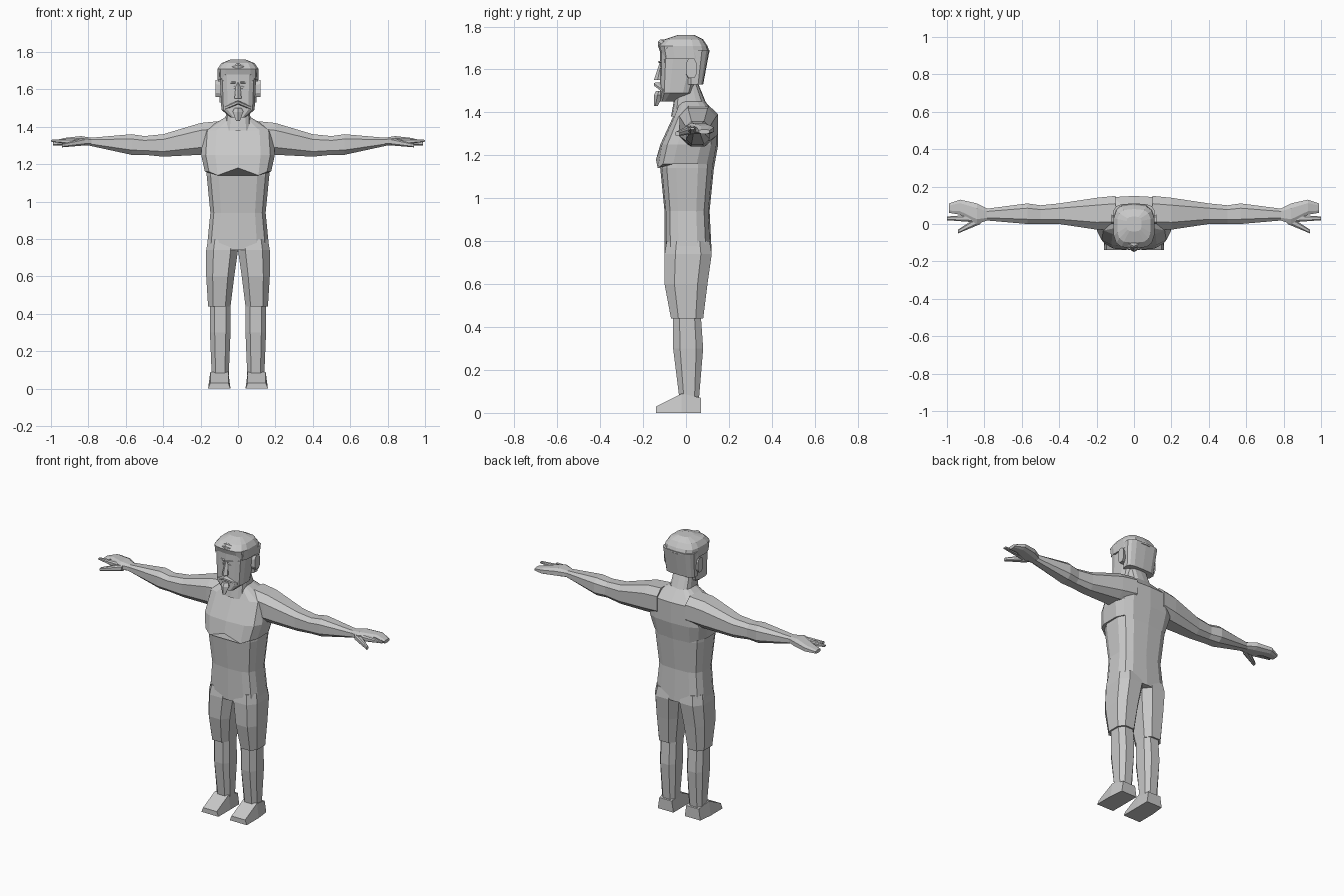
import bpy
import bmesh
import math

cube = bpy.data.objects.get("Cube")
if cube:
    bpy.data.objects.remove(cube, do_unlink=True)

grey = bpy.data.materials.new("plain grey")
grey.use_nodes = True
grey.diffuse_color = (.58, .58, .58, 1)
grey.node_tree.nodes["Principled BSDF"].inputs["Base Color"].default_value = grey.diffuse_color

# Landmark heights
KNEE = .44
CROTCH = .74
WAIST = .94
RIBS = 1.14
ARM = 1.3
SHOULDER = 1.38
HEAD = 1.6


def section(sides, roundness, turn=0):
    """Superellipse cross-section that fills the unit square, starting at the front."""
    points = []
    for i in range(sides):
        angle = math.tau * (i + turn) / sides - math.pi / 2
        points.append([math.copysign(abs(value) ** roundness, value)
                       for value in (math.cos(angle), math.sin(angle))])
    reach = max(abs(value) for point in points for value in point)
    return [(u / reach, v / reach) for u, v in points]


BODY = section(14, .6)
LIMB = section(8, .7, turn=.5)
WEDGE = section(5, 1)
FOOT = [(-1, -1), (1, -1), (.8, 1), (-.8, 1)]


def loft(name, axis, outline, rings, base=0, mirror=False, tweak=None):
    """Skin an outline through rings of (position, a_min, a_max, b_min, b_max)."""
    bm = bmesh.new()
    loops = []
    for position, a_min, a_max, b_min, b_max in rings:
        loop = []
        for u, v in outline:
            point = [(a_min + a_max + u * (a_max - a_min)) / 2,
                     (b_min + b_max + v * (b_max - b_min)) / 2]
            point.insert("xyz".index(axis), position)
            loop.append(bm.verts.new(point))
        loops.append(loop)
    for near, far in zip(loops, loops[1:]):
        for i in range(len(outline)):
            bm.faces.new((near[i - 1], near[i], far[i], far[i - 1]))
    bm.faces.new(loops[0])
    bm.faces.new(loops[-1])
    if tweak:
        for vert in loops[0]:
            vert.co.z += tweak(vert.co)
    bmesh.ops.recalc_face_normals(bm, faces=bm.faces)
    mesh = bpy.data.meshes.new(name)
    bm.to_mesh(mesh)
    bm.free()
    mesh.materials.append(grey)
    part = bpy.data.objects.new(name, mesh)
    part.location.z = base
    bpy.context.collection.objects.link(part)
    if mirror:
        modifier = part.modifiers.new("Mirror", "MIRROR")
        modifier.use_mirror_merge = False


def upright(name, rings, outline=BODY, base=0, tweak=None):
    """Loft a centred part through rings of (height, half_width, front, back)."""
    full_rings = [(height, -half, half, front, back) for height, half, front, back in rings]
    loft(name, "z", outline, full_rings, base, tweak=tweak)


def pair(name, axis, rings, outline=LIMB, base=0):
    """Loft the left part and mirror it to the right."""
    loft(name, axis, outline, rings, base, mirror=True)


def chest_edge(point):
    """Notch the lower edge of the chest at the breastbone and lift it at the sides."""
    if point.y < 0 and abs(point.x) < .01:
        return .04
    return .02 if abs(point.x) > .14 else 0


def hairline(point):
    """Lower the hair at the temples."""
    return -.03 if abs(point.x) > .08 else 0


# Torso
upright("abdomen", [(CROTCH, .17, -.1, .12), (WAIST, .15, -.1, .11),
                    (RIBS, .17, -.12, .13), (ARM, .17, -.09, .13)])
upright("chest", [(RIBS, .18, -.14, .13), (1.25, .2, -.12, .15),
                  (SHOULDER, .19, -.06, .15), (1.45, .07, -.03, .09)], tweak=chest_edge)
upright("neck", [(SHOULDER, .07, -.07, .12), (HEAD, .06, -.03, .03)])

# Legs and feet
pair("thighs", "z", [(.8, 0, .16, -.09, .11), (CROTCH, 0, .17, -.1, .12),
                     (.6, .02, .17, -.1, .1), (KNEE, .04, .16, -.07, .08)])
pair("shins", "z", [(KNEE, .04, .15, -.06, .07), (.3, .04, .15, -.06, .08),
                    (.06, .05, .14, -.03, .06)])
pair("feet", "y", [(-.14, .04, .16, 0, .03), (-.02, .04, .16, 0, .09),
                   (.07, .04, .15, 0, .07)], FOOT)

# Arms and hands
pair("arms", "x", [(.1, -.03, .15, -.04, .13), (.2, -.03, .14, -.05, .12),
                   (.4, 0, .11, -.06, .06), (.5, 0, .1, -.05, .05),
                   (.57, 0, .11, -.05, .06), (.8, .02, .08, 0, .04)], base=ARM)
pair("hands", "x", [(.78, .02, .08, 0, .04), (.84, 0, .11, 0, .05),
                    (.93, .05, .13, 0, .04), (.99, .06, .11, 0, .02)], base=ARM)
pair("index_fingers", "x", [(.86, .01, .05, 0, .04), (1, .02, .04, .02, .03)], base=ARM)
pair("thumbs", "x", [(.82, 0, .05, 0, .04), (.94, -.05, -.03, -.01, .01)], base=ARM)

# Head, hair and ears
upright("head", [(-.15, .04, -.12, -.05), (-.11, .09, -.12, .03),
                 (.1, .1, -.12, .1)], base=HEAD)
upright("hair_back", [(-.07, .1, 0, .08), (.09, .11, -.01, .11)], base=HEAD)
upright("hair_top", [(.08, .11, -.12, .11), (.11, .11, -.13, .1), (.14, .09, -.1, .08),
                     (.16, .04, -.04, .04)], base=HEAD, tweak=hairline)
pair("fringe", "x", [(0, -.13, -.08, .1, .14), (.1, -.09, -.03, .06, .11)], base=HEAD)
pair("ears", "x", [(.09, 0, .04, -.04, .04), (.12, 0, .05, -.04, .05)], base=HEAD)

# Face
upright("nose", [(.04, .01, -.12, -.1), (-.05, .02, -.15, -.1)], WEDGE, HEAD)
pair("brows", "x", [(.01, -.13, -.1, .03, .04), (.08, -.1, -.07, .03, .05)], base=HEAD)
pair("eyes", "x", [(.02, -.12, -.1, 0, .02), (.06, -.11, -.09, 0, .01)], base=HEAD)
pair("moustache", "x", [(0, -.15, -.1, -.08, -.06), (.07, -.11, -.08, -.11, -.09)], base=HEAD)
upright("goatee", [(-.17, .01, -.15, -.13), (-.12, .03, -.15, -.1),
                   (-.1, .02, -.14, -.1)], WEDGE, HEAD)
